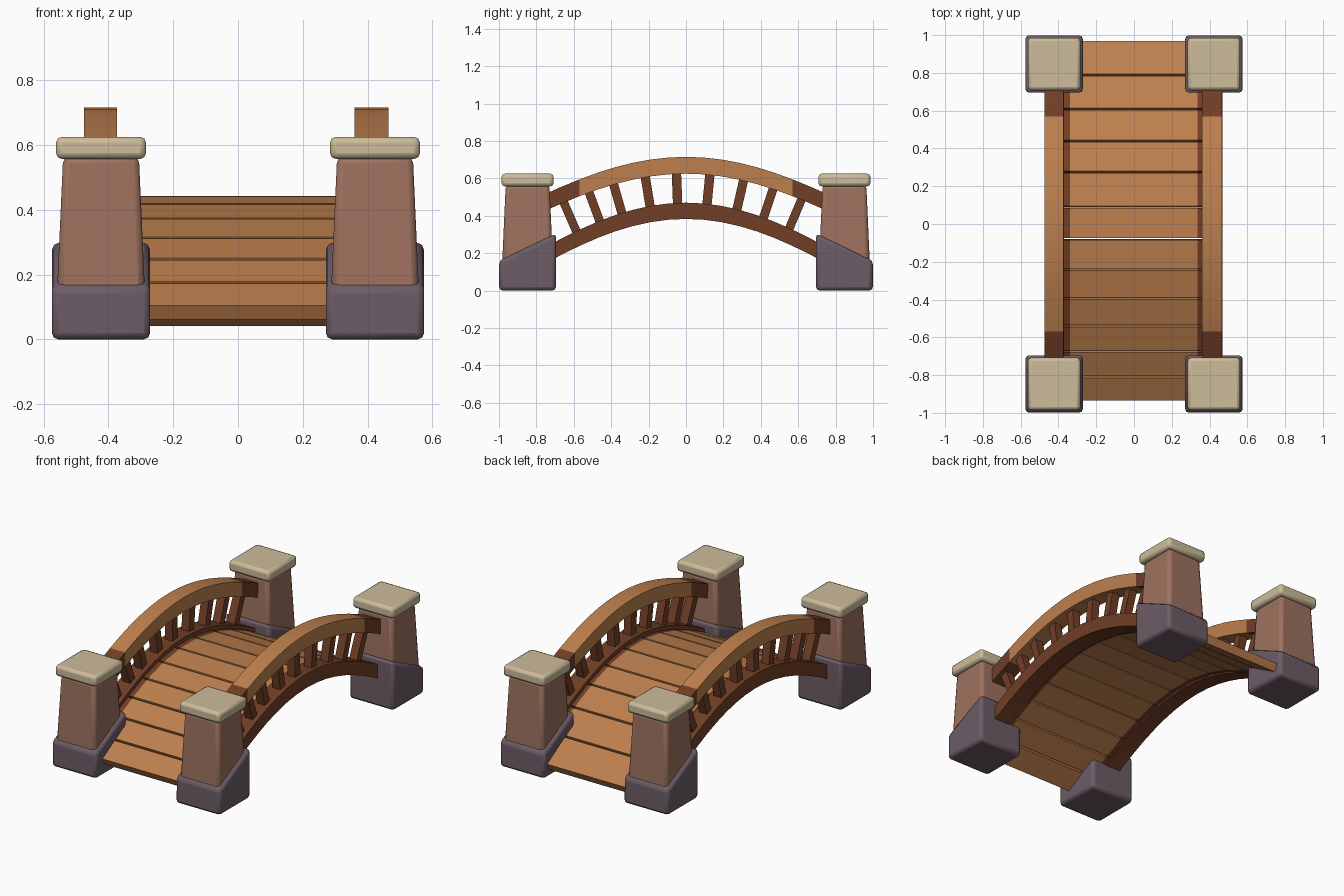
import bpy, bmesh, math

if "Cube" in bpy.data.objects:
    bpy.data.objects.remove(bpy.data.objects["Cube"])


def material(name, r, g, b):
    m = bpy.data.materials.new(name)
    lin = [((c / 255 + 0.055) / 1.055) ** 2.4 for c in (r, g, b)]
    m.diffuse_color = (*lin, 1)
    m.use_nodes = True
    m.node_tree.nodes["Principled BSDF"].inputs["Base Color"].default_value = m.diffuse_color
    return m


LIGHT = material("light_wood", 190, 128, 78)
DARK = material("dark_wood", 113, 62, 38)
BASE = material("purple_stone", 108, 92, 102)
BRICK = material("red_stone", 158, 114, 95)
CAP = material("pale_stone", 205, 188, 155)


def loft(name, rings, mats, rule=None, bevel=0):
    """Skin a list of four-point rings, capped at both ends."""
    bm = bmesh.new()
    rows = [[bm.verts.new(p) for p in ring] for ring in rings]
    n = len(rows[0])
    for a, b in zip(rows, rows[1:]):
        for i in range(n):
            j = (i + 1) % n
            bm.faces.new((a[i], a[j], b[j], b[i]))
    bm.faces.new(rows[0][::-1])
    bm.faces.new(rows[-1])
    bmesh.ops.recalc_face_normals(bm, faces=bm.faces)
    if rule:
        for f in bm.faces:
            f.material_index = int(rule(f.calc_center_median()))
    me = bpy.data.meshes.new(name)
    bm.to_mesh(me)
    bm.free()
    for m in mats:
        me.materials.append(m)
    ob = bpy.data.objects.new(name, me)
    bpy.context.collection.objects.link(ob)
    if bevel:
        mod = ob.modifiers.new("soft_edges", 'BEVEL')
        mod.width = bevel
        mod.segments = 2
    bpy.context.view_layer.objects.active = ob
    ob.select_set(True)
    bpy.ops.object.shade_smooth_by_angle(angle=math.radians(35))
    ob.select_set(False)
    return ob


def square(cx, cy, h, z):
    return [(cx - h, cy - h, z), (cx + h, cy - h, z),
            (cx + h, cy + h, z), (cx - h, cy + h, z)]


def drop(y, depth=0.344):
    return depth * (1 - math.cos(1.67 * y))


def deck(y):
    return 0.445 - drop(y)


# corner posts: sloped foot, tapered pillar, slab cap
for sx in (-1, 1):
    for sy in (-1, 1):
        cx, cy = sx * 0.423, sy * 0.847
        top = [(x, y, 0.305 if abs(y) < 0.8 else 0.16)
               for x, y, z in square(cx, cy, 0.152, 0)]
        loft("post_foot", [square(cx, cy, 0.152, 0), top], [BASE], bevel=0.02)
        loft("post_pillar", [square(cx, cy, 0.137, 0.12),
                             square(cx, cy, 0.117, 0.565)], [BRICK], bevel=0.02)
        loft("post_cap", [square(cx, cy, 0.139, 0.557),
                          square(cx, cy, 0.139, 0.625)], [CAP], bevel=0.018)

# deck planks following the arch, with dark worn ends
edges = [-0.94, -0.81, -0.675, -0.54, -0.395, -0.24, -0.08,
         0.09, 0.275, 0.44, 0.61, 0.79, 0.975]
for y0, y1 in zip(edges, edges[1:]):
    a, b = y0 + 0.005, y1 - 0.006
    za, zb = deck(a), deck(b)
    length = math.hypot(b - a, zb - za)
    ny, nz = -(zb - za) / length * 0.05, (b - a) / length * 0.05
    section = [(a, za), (b, zb), (b - ny, zb - nz), (a - ny, za - nz)]
    outer = 0.30 if max(abs(y0), abs(y1)) > 0.9 else 0.385
    xs = [-outer, -0.34, 0.335, outer] if outer > 0.34 else [-outer, outer]
    loft("deck_plank", [[(x, y, z) for y, z in section] for x in xs],
         [LIGHT, DARK], rule=lambda c: abs(c.x) > 0.336)

# side beams, handrails and balusters on both sides
SEG = 16
ys = [-0.76 + 1.52 * i / SEG for i in range(SEG + 1)]


def beam(name, x0, x1, apex, thick, depth, mats, rule=None):
    rings = []
    for y in ys:
        z = apex - drop(y, depth)
        rings.append([(x0, y, z), (x1, y, z), (x1, y, z - thick), (x0, y, z - thick)])
    loft(name, rings, mats, rule)


for x0, x1 in ((-0.475, -0.37), (0.36, 0.468)):
    beam("side_beam", x0, x1, 0.47, 0.087, 0.344, [DARK])
    beam("handrail", x0, x1 - 0.003, 0.715, 0.09, 0.287, [LIGHT, DARK],
         rule=lambda c: abs(c.y) > 0.6)
    xm = (x0 + x1) / 2
    for y in (-0.62, -0.49, -0.365, -0.205, -0.048, 0.12, 0.29, 0.44, 0.585):
        # lean outwards along the arch normal
        lean = 0.344 * 1.67 * math.sin(1.67 * y) * 0.09
        low, high = 0.44 - drop(y - lean), 0.655 - drop(y + lean, 0.287)
        loft("baluster", [
            [(xm - 0.026, yy - 0.025, z), (xm + 0.026, yy - 0.025, z),
             (xm + 0.026, yy + 0.025, z), (xm - 0.026, yy + 0.025, z)]
            for yy, z in ((y - lean, low), (y + lean, high))], [DARK])
